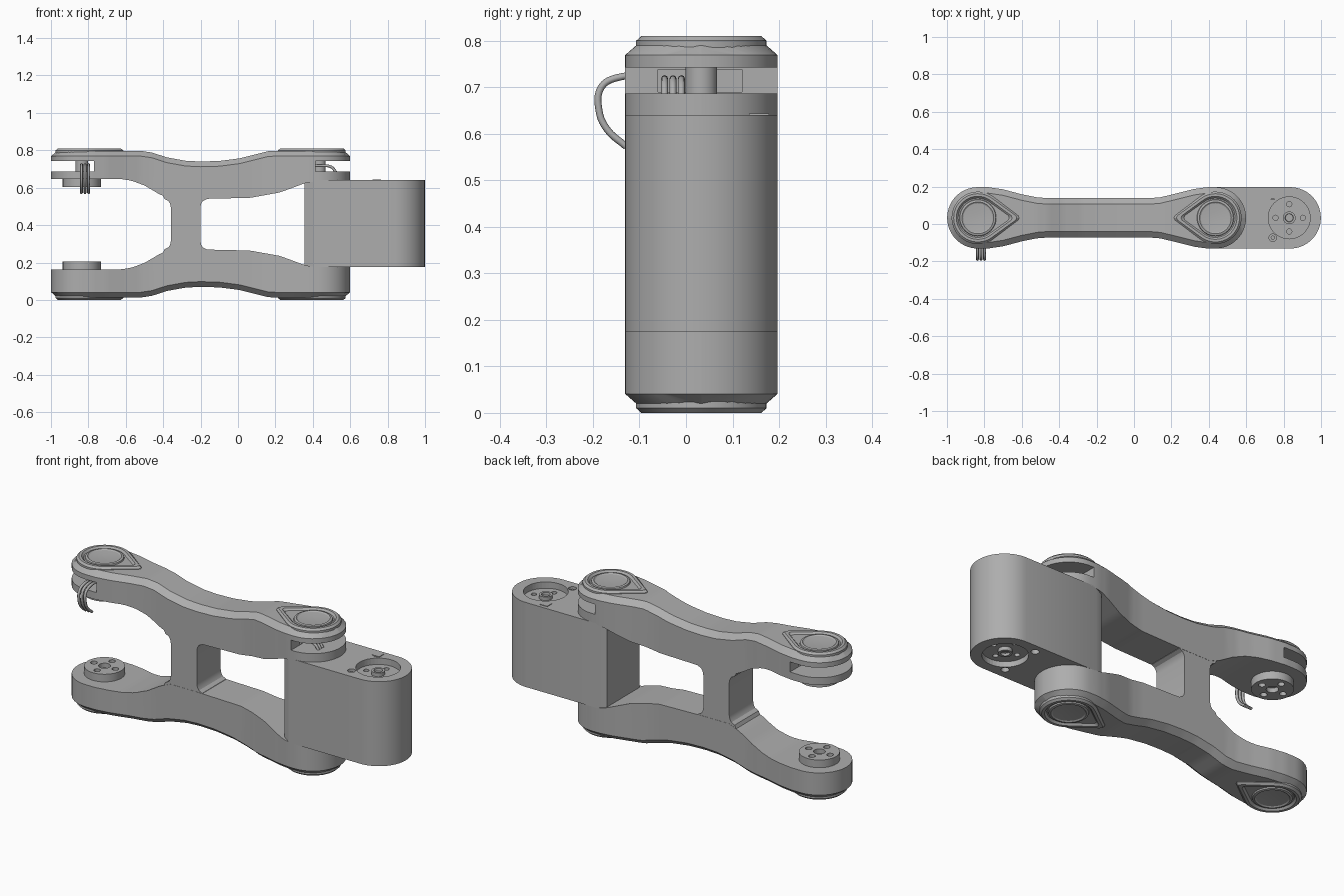
import bpy, bmesh, math
from mathutils import Matrix, Vector

cube = bpy.data.objects.get("Cube")
if cube:
    bpy.data.objects.remove(cube, do_unlink=True)

grey = bpy.data.materials.new("plain_grey")
grey.use_nodes = True
colour = (0.42, 0.42, 0.42, 1)
grey.diffuse_color = colour
grey.node_tree.nodes["Principled BSDF"].inputs["Base Color"].default_value = colour

YC, TOP = 0.033, 0.81          # joint axis in y, height used for mirroring
LEFT, RIGHT, R = -0.835, 0.435, 0.164
FLIP = Matrix.Translation((0, 0, TOP)) @ Matrix.Diagonal((1, 1, -1, 1))


def select(ob):
    bpy.ops.object.select_all(action="DESELECT")
    ob.select_set(True)
    bpy.context.view_layer.objects.active = ob


def finish(name, bm, flip=False, smooth=True):
    if flip:
        bm.transform(FLIP)
    bmesh.ops.recalc_face_normals(bm, faces=bm.faces)
    me = bpy.data.meshes.new(name)
    bm.to_mesh(me)
    bm.free()
    me.materials.append(grey)
    ob = bpy.data.objects.new(name, me)
    bpy.context.collection.objects.link(ob)
    if smooth:
        select(ob)
        bpy.ops.object.shade_smooth_by_angle(angle=math.radians(28))
    return ob


def loft(loops, bm=None):
    """Skin a row of closed loops and cap both ends."""
    bm = bm or bmesh.new()
    rows = [[bm.verts.new(p) for p in loop] for loop in loops]
    for a, b in zip(rows, rows[1:]):
        for i in range(len(a)):
            j = (i + 1) % len(a)
            bm.faces.new((a[i], a[j], b[j], b[i]))
    bm.faces.new(rows[0])
    bm.faces.new(rows[-1])
    return bm


def circle(x, y, r, z, n=40):
    return [(x + r * math.cos(i * math.tau / n), y + r * math.sin(i * math.tau / n), z)
            for i in range(n)]


def cylinder(bm, x, y, r, z0, z1, n=40):
    return loft([circle(x, y, r, z0, n), circle(x, y, r, z1, n)], bm)


def box(bm, x0, x1, y0, y1, z0, z1):
    return loft([[(x0, y0, z), (x1, y0, z), (x1, y1, z), (x0, y1, z)] for z in (z0, z1)], bm)


def cut(ob, bm):
    """Subtract the solids in bm from ob."""
    tool = finish("cutter", bm, smooth=False)
    tool.hide_render = True
    mod = ob.modifiers.new("cut", "BOOLEAN")
    mod.operation, mod.solver, mod.object = "DIFFERENCE", "EXACT", tool
    select(ob)
    bpy.ops.object.modifier_move_to_index(modifier="cut", index=0)
    bpy.ops.object.modifier_apply(modifier="cut")
    bpy.data.objects.remove(tool, do_unlink=True)


def ramp(keys, x):
    if x <= keys[0][0]:
        return keys[0][1]
    for (a, u), (b, v) in zip(keys, keys[1:]):
        if x <= b:
            return u + (v - u) * (x - a) / (b - a)
    return keys[-1][1]


# Beam side profile
UPPER = [(-0.52, 0.797), (-0.46, 0.788), (-0.38, 0.762), (-0.28, 0.744), (-0.2, 0.74),
         (-0.1, 0.743), (0.01, 0.757), (0.1, 0.78), (0.16, 0.795), (0.2, 0.797)]
LOWER = [(-0.63, 0.647), (-0.57, 0.638), (-0.5, 0.612), (-0.42, 0.565), (-0.36, 0.54),
         (-0.2, 0.54), (0.065, 0.546), (0.225, 0.575), (0.36, 0.625), (0.42, 0.635)]
WAIST = [(-0.78, 1), (-0.7, 0.8), (-0.6, 0.35), (-0.52, 0.08), (-0.46, 0), (0.08, 0),
         (0.14, 0.08), (0.22, 0.4), (0.32, 0.83), (0.39, 1)]


def half_width(x, r):
    end = LEFT if x < LEFT else RIGHT if x > RIGHT else x
    if end != x:
        return math.sqrt(max(r * r - (x - end) ** 2, 1e-7))
    return r - 0.059 + 0.059 * ramp(WAIST, x)


def beam_section(x):
    d = 0.032
    over = max(LEFT - x, x - RIGHT, 0)
    w, wi = half_width(x, R), half_width(x, R - d)
    zt, zl = ramp(UPPER, x), ramp(LOWER, x)
    zi = zt - 0.028 * max(0, (over - (R - d)) / d)
    half = [(w, zl), (w, zt - 0.028), (min(wi, w), zi)]
    return [(x, YC + y, z) for y, z in half] + [(x, YC - y, z) for y, z in reversed(half)]


arc = [math.sin(math.pi / 2 * i / 14) * R for i in range(15)]
stations = sorted([LEFT - a for a in arc] + [RIGHT + a for a in arc]
                  + [-0.8 + 0.02 * i for i in range(61)])
beams = []
for name, flip in (("upper_beam", False), ("lower_beam", True)):
    beams.append(finish(name, loft([beam_section(x) for x in stations]), flip))

# Open slots under both ends of the upper cap, with a pocket behind each
slots = bmesh.new()
box(slots, -1.1, -0.77, -0.3, 0.4, 0.687, 0.742)
box(slots, 0.415, 0.7, -0.3, 0.4, 0.687, 0.742)
cut(beams[0], slots)
pockets = bmesh.new()
box(pockets, -0.8, -0.64, -0.06, 0.12, 0.69, 0.738)
box(pockets, 0.3, 0.45, -0.06, 0.12, 0.69, 0.738)
cut(beams[0], pockets)
for side, x in (("left", LEFT), ("right", RIGHT)):
    finish(side + "_slot_shaft", cylinder(bmesh.new(), x, YC, 0.034, 0.67, 0.76))


# Teardrop bearing covers on all four joints
def teardrop(x, side, r, tip, z, n=40):
    a = math.acos(r / tip)
    pts = [(r * math.cos(t), r * math.sin(t))
           for t in (a + (math.tau - 2 * a) * i / n for i in range(n + 1))]
    pts += [(tip * 0.93, -0.012), (tip * 0.955, 0), (tip * 0.93, 0.012)]
    return [(x + side * u, YC + v, z) for u, v in pts]


for side, x, way in (("left", LEFT, 1), ("right", RIGHT, -1)):
    for level, flip in (("upper", False), ("lower", True)):
        rings = [(0.14, 0.232, 0.785), (0.14, 0.232, 0.8), (0.129, 0.218, 0.81),
                 (0.115, 0.192, 0.81), (0.105, 0.176, 0.799)]
        cover = loft([teardrop(x, way, *ring) for ring in rings])
        finish(f"{level}_{side}_cover", cover, flip)
        dish = [(0.1, 0.795), (0.096, 0.806), (0.085, 0.809), (0.078, 0.804), (0.03, 0.8)]
        finish(f"{level}_{side}_dish", loft([circle(x, YC, r, z) for r, z in dish]), flip)

# Cross web with flared, rounded corners
flare = [(0.125, 0.245), (0.112, 0.271), (0.092, 0.281), (0.083, 0.295), (0.079, 0.315)]
edge = flare + [(x, TOP - z) for x, z in reversed(flare)]
outline = edge + [(-x, z) for x, z in reversed(edge)]
finish("cross_web", loft([[(x - 0.28, y, z) for x, z in outline]
                          for y in (YC - 0.104, YC + 0.104)]))

# Motor block with a rounded outer end
plan = [(0.355, 0.18), (0.355, -0.105), (0.4, YC - R)]
plan += [(0.835 + R * math.cos(t), YC + R * math.sin(t))
         for t in (math.pi * (i / 32 - 0.5) for i in range(33))] + [(0.4, YC + R)]
block = finish("motor_block", loft([[(x, y, z) for x, y in plan] for z in (0.175, 0.64)]))

# Round recesses and screw holes in the block, above and below
MX = 0.83
wells, holes = bmesh.new(), bmesh.new()
for flip in (False, True):
    def zs(a, b):
        return (TOP - b, TOP - a) if flip else (a, b)
    cylinder(wells, MX, YC, 0.112, *zs(0.605, 0.7))
    for x, y in ((0.742, -0.073), (0.742, 0.15)):
        cylinder(wells, x, y, 0.02, *zs(0.61, 0.7), 20)
    for k in range(4):
        t = k * math.pi / 2
        cylinder(holes, MX + 0.073 * math.cos(t), YC + 0.073 * math.sin(t),
                 0.014, *zs(0.585, 0.62), 16)
    hub = [(0.034, 0.59), (0.034, 0.625), (0.022, 0.625), (0.02, 0.612)]
    finish("lower_motor_hub" if flip else "upper_motor_hub",
           loft([circle(MX, YC, r, z) for r, z in hub]), flip)
cut(block, wells)
cut(block, holes)
for y in (-0.073, 0.15):
    finish("block_screw", cylinder(bmesh.new(), 0.742, y, 0.011, 0.6, 0.63, 16))
finish("block_side_tab", box(bmesh.new(), 0.72, 0.765, 0.135, 0.178, 0.62, 0.643), smooth=False)

# Coupling discs facing each other at the open end
for name, flip in (("upper_coupling", False), ("lower_coupling", True)):
    disc = finish(name, cylinder(bmesh.new(), LEFT, YC, 0.102, 0.605, 0.66), flip)
    bores = cylinder(bmesh.new(), LEFT, YC, 0.03, 0.55, 0.63, 24)
    for k in range(4):
        t = k * math.pi / 2
        cylinder(bores, LEFT + 0.065 * math.cos(t), YC + 0.065 * math.sin(t),
                 0.017, 0.55, 0.63, 16)
    if flip:
        bores.transform(FLIP)
    cut(disc, bores)


# Cables
def cable(name, points):
    cu = bpy.data.curves.new(name, "CURVE")
    cu.dimensions, cu.bevel_depth, cu.bevel_resolution, cu.resolution_u = "3D", 0.0075, 2, 5
    sp = cu.splines.new("BEZIER")
    sp.bezier_points.add(len(points) - 1)
    for bp, p in zip(sp.bezier_points, points):
        bp.co = Vector(p)
        bp.handle_left_type = bp.handle_right_type = "AUTO"
    cu.use_fill_caps = True
    cu.materials.append(grey)
    ob = bpy.data.objects.new(name, cu)
    bpy.context.collection.objects.link(ob)
    select(ob)
    bpy.ops.object.convert(target="MESH")


for i in (-1, 0, 1):
    x, y = -0.818 + 0.019 * i, -0.028 + 0.018 * i
    cable("hanging_cable", [(x, 0.0, 0.71), (x, -0.08, 0.722), (x, -0.15, 0.72),
                            (x, -0.182, 0.7), (x, -0.187, 0.65), (x, -0.17, 0.61),
                            (x, -0.128, 0.572)])
    cable("slot_cable", [(0.38, y, 0.715), (0.45, y, 0.718), (0.5, y, 0.71), (0.525, y, 0.68)])
